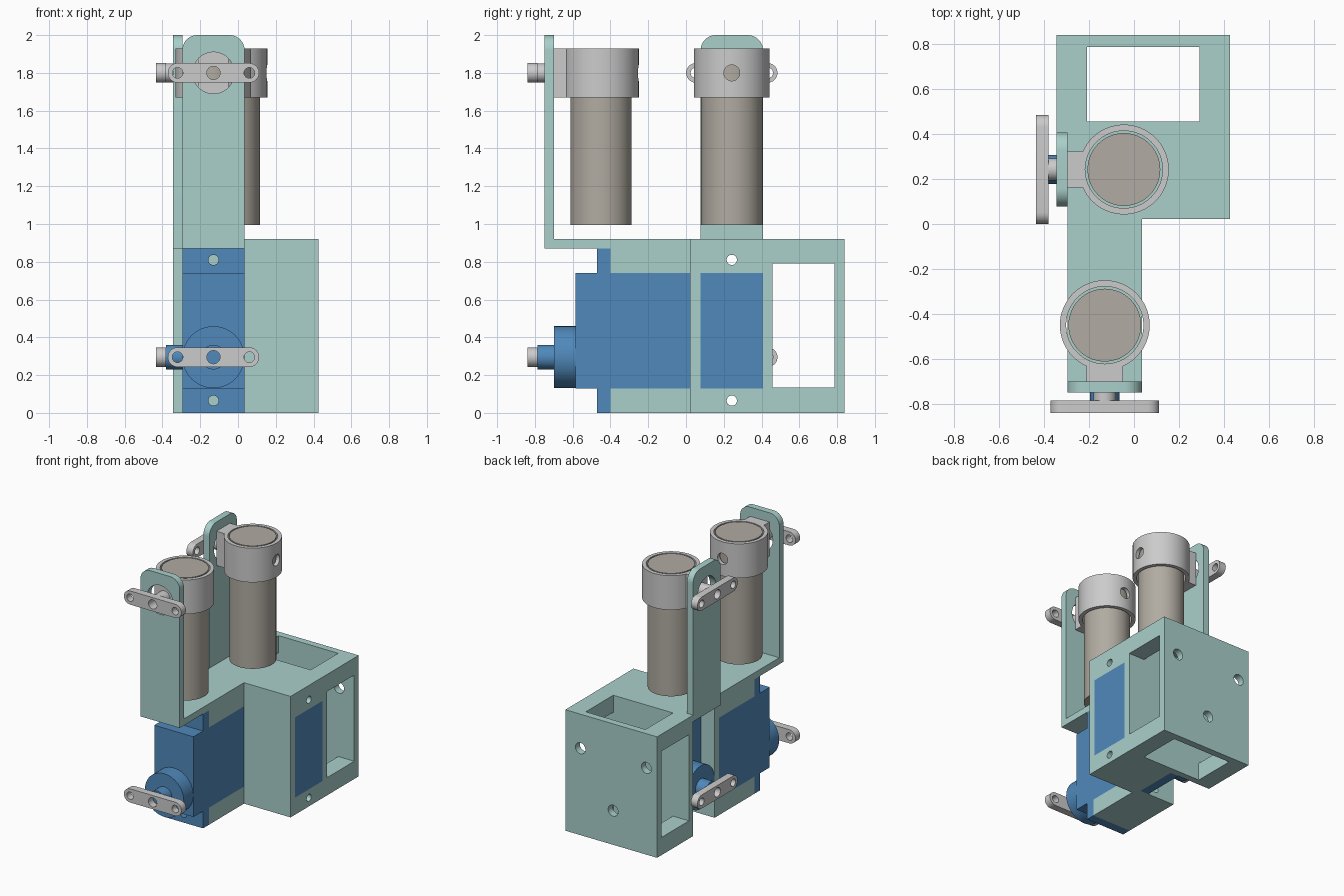
import bpy, bmesh
from math import pi, sin, cos
from mathutils import Matrix, Vector

if "Cube" in bpy.data.objects:
    bpy.data.objects.remove(bpy.data.objects["Cube"])


def material(name, rgb):
    m = bpy.data.materials.new(name)
    m.diffuse_color = (*rgb, 1)
    m.use_nodes = True
    m.node_tree.nodes["Principled BSDF"].inputs["Base Color"].default_value = m.diffuse_color
    return m


TEAL = material("teal", (0.40, 0.63, 0.60))
BLUE = material("blue", (0.08, 0.25, 0.50))
BEIGE = material("beige", (0.44, 0.41, 0.36))

# Axis unit 1 faces the front; unit 2 is the same unit turned to face the left
FRONT = Matrix.Identity(4)
LEFT = Matrix.Translation((0.405, 0.1125, 0)) @ Matrix.Rotation(-pi / 2, 4, 'Z')
CX, CY = -0.13, -0.45           # unit centre line and motor axis
X0, X1 = CX - 0.165, CX + 0.165   # unit width
LOW, HIGH = 0.295, 1.80         # servo shaft and upper pivot heights


def make(name, bm, mat=None, M=FRONT):
    bmesh.ops.recalc_face_normals(bm, faces=bm.faces)
    me = bpy.data.meshes.new(name)
    bm.to_mesh(me)
    bm.free()
    me.transform(M)
    ob = bpy.data.objects.new(name, me)
    bpy.context.collection.objects.link(ob)
    if mat:
        me.materials.append(mat)
    return ob


def box(name, x, y, z, mat=None, M=FRONT):
    bm = bmesh.new()
    bmesh.ops.create_cube(bm, size=1)
    for v in bm.verts:
        v.co = [(a + b) / 2 + c * (b - a) for (a, b), c in zip((x, y, z), v.co)]
    return make(name, bm, mat, M)


def prism(name, pts, y, mat=None, M=FRONT):
    """Extrude an (x, z) outline along y."""
    bm = bmesh.new()
    f = bm.faces.new([bm.verts.new((px, y[0], pz)) for px, pz in pts])
    g = bmesh.ops.extrude_face_region(bm, geom=[f])["geom"]
    bmesh.ops.translate(bm, vec=(0, y[1] - y[0], 0),
                        verts=[v for v in g if isinstance(v, bmesh.types.BMVert)])
    return make(name, bm, mat, M)


def arc(cx, cz, r, a0, a1, n=12):
    return [(cx + r * cos(a0 + (a1 - a0) * i / n),
             cz + r * sin(a0 + (a1 - a0) * i / n)) for i in range(n + 1)]


def rod(name, r, x, z, y, mat=None, M=FRONT):
    """Cylinder along y."""
    return prism(name, arc(x, z, r, 0, 2 * pi, 48)[:-1], y, mat, M)


def post(name, r, z, mat=None, M=FRONT):
    """Vertical cylinder on the motor axis."""
    bm = bmesh.new()
    bmesh.ops.create_cone(bm, cap_ends=True, segments=64, radius1=r, radius2=r,
                          depth=z[1] - z[0])
    bmesh.ops.translate(bm, verts=bm.verts, vec=(CX, CY, sum(z) / 2))
    return make(name, bm, mat, M)


def combine(ob, op, *tools):
    for t in tools:
        m = ob.modifiers.new(op, 'BOOLEAN')
        m.operation, m.object, m.solver = op, t, 'EXACT'
        bpy.context.view_layer.objects.active = ob
        bpy.ops.object.modifier_apply(modifier=m.name)
        bpy.data.objects.remove(t)
    return ob


# Frame: main block and the front arm, with servo pockets and windows
frame = box("frame", (-0.345, 0.427), (0.022, 0.84), (0, 0.92), TEAL)
combine(frame, 'DIFFERENCE',
        box("notch", (-1, X0), (-1, 0.0775), (-1, 2)))
combine(frame, 'UNION',
        box("arm", (X0, X1), (-0.75, 0.05), (0, 0.92), TEAL))
combine(frame, 'DIFFERENCE',
        box("under_front_shelf", (-1, 1), (-1, -0.40), (-1, 0.87)),
        box("front_servo_slot", (-1, 1), (-1, 0.022), (0.13, 0.74)),
        box("under_left_shelf", (-1, 0.005), (0.0775, 0.4075), (-1, 0.87)),
        box("left_servo_slot", (-0.1, 1), (0.0775, 0.4075), (0.13, 0.74)),
        box("side_window", (-1, 1), (0.457, 0.787), (0.135, 0.79)),
        box("top_window", (-0.21, 0.292), (0.457, 0.787), (-1, 2)),
        *[rod("mount_hole", 0.042, x, z, (0.7, 1))
          for x, z in ((0.30, 0.66), (-0.255, 0.66), (0.025, 0.26))])

for side, M in (("front", FRONT), ("left", LEFT)):
    # Upright plate with rounded top, joined to the frame
    outline = ([(X0, 0.87), (X1, 0.87)] + arc(X1 - 0.08, 1.92, 0.08, 0, pi / 2)
               + arc(X0 + 0.08, 1.92, 0.08, pi / 2, pi))
    plate = prism("plate", outline, (-0.75, -0.70), TEAL, M)
    combine(plate, 'DIFFERENCE', rod("pivot_hole", 0.11, CX, HIGH, (-1, -0.6), None, M))
    combine(frame, 'UNION', plate)
    combine(frame, 'DIFFERENCE', *[rod("screw_hole", 0.027, CX, z, (-0.6, 0.1), None, M)
                                   for z in (0.065, 0.81)])

    # Servo: case, mounting flange, gear boss and output shaft
    servo = box(side + "_servo", (X0, X1), (-0.585, 0.022), (0.13, 0.74), BLUE, M)
    combine(servo, 'UNION',
            box("flange", (X0, X1), (-0.47, -0.40), (0, 0.87), BLUE, M),
            rod("gear_boss", 0.164, CX, LOW, (-0.70, -0.5), BLUE, M),
            rod("shaft", 0.065, CX, LOW, (-0.785, -0.6), BLUE, M))
    combine(servo, 'DIFFERENCE', *[rod("screw_hole", 0.027, CX, z, (-0.6, -0.3), None, M)
                                   for z in (0.065, 0.81)])

    # Horns: three-hole levers on the servo shaft and on the upper pivot
    for level, z in (("lower", LOW), ("upper", HIGH)):
        pts = (arc(CX + 0.19, z, 0.052, -pi / 2, pi / 2)
               + arc(CX - 0.19, z, 0.052, pi / 2, 3 * pi / 2))
        horn = prism(f"{side}_{level}_horn", pts, (-0.84, -0.785), None, M)
        combine(horn, 'DIFFERENCE', *[rod("hole", r, CX + dx, z, (-1, -0.6), None, M)
                                      for dx, r in ((-0.19, 0.028), (0, 0.035), (0.19, 0.028))])

    # Collar with a pivot block, hub tube and cross hole
    collar = post(side + "_collar", 0.2, (1.67, 1.93), None, M)
    combine(collar, 'UNION',
            box("pivot_block", (CX - 0.081, CX + 0.081), (-0.70, -0.5), (1.67, 1.93), None, M),
            rod("hub", 0.05, CX, HIGH, (-0.785, -0.68), None, M))
    combine(collar, 'DIFFERENCE',
            post("bore", 0.172, (1.5, 2.1), None, M),
            rod("pin_hole", 0.035, CX, HIGH, (-1, CY), None, M),
            rod("cross_hole", 0.042, CX, HIGH, (CY, 0), None, M))

    # Rod carried by the collar
    post(side + "_round_bar", 0.162, (0.995, 1.93), BEIGE, M)

# Smooth shading with sharp edges kept
bpy.ops.object.select_all(action='DESELECT')
for ob in bpy.context.scene.objects:
    ob.select_set(True)
bpy.context.view_layer.objects.active = frame
bpy.ops.object.shade_smooth_by_angle(angle=pi / 6)
